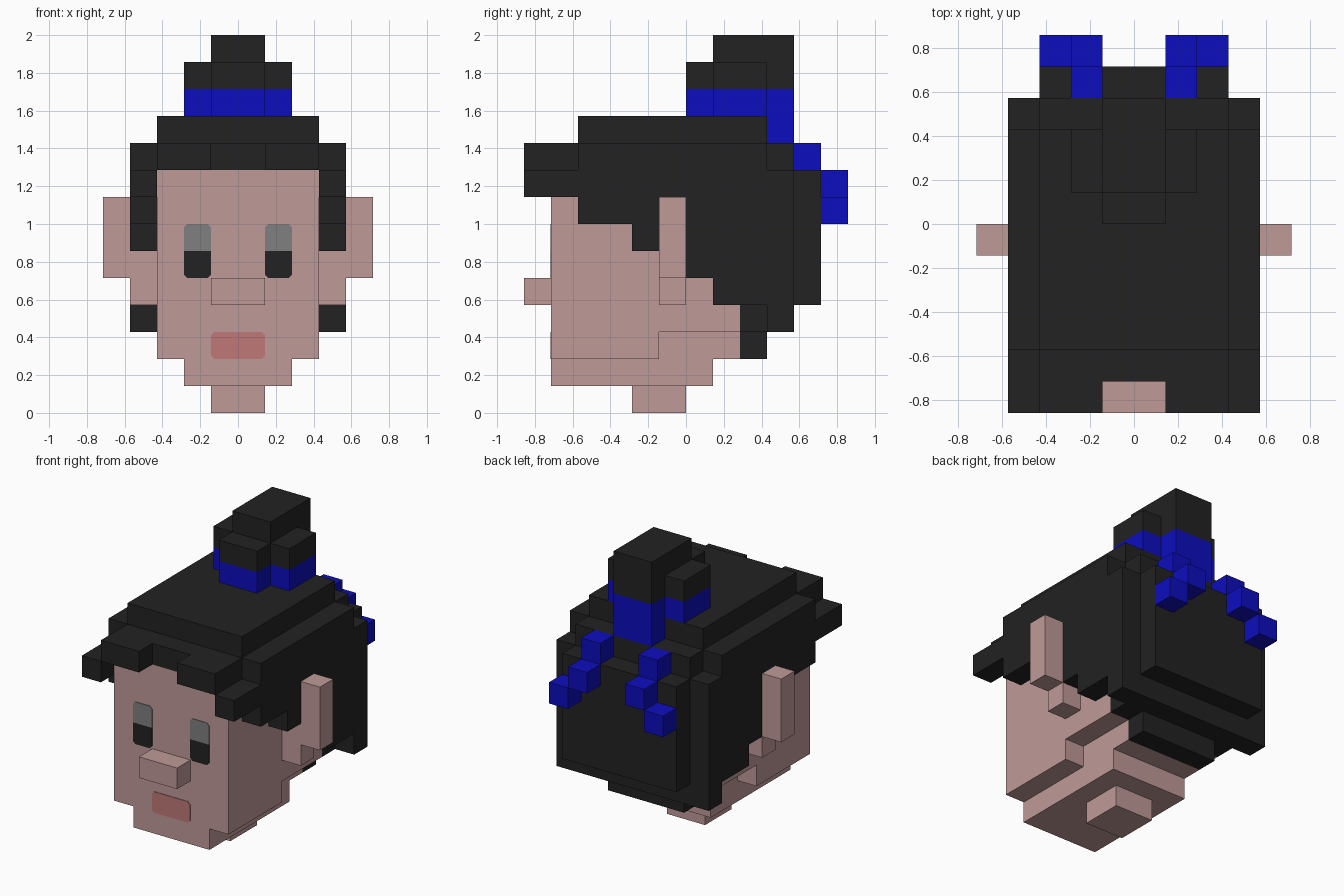
import bpy, bmesh
from mathutils import Vector

if "Cube" in bpy.data.objects:
    bpy.data.objects.remove(bpy.data.objects["Cube"])

U = 1 / 7  # size of one block


def material(name, rgb):
    m = bpy.data.materials.new(name)
    m.use_nodes = True
    m.diffuse_color = (*rgb, 1)
    m.node_tree.nodes["Principled BSDF"].inputs["Base Color"].default_value = (*rgb, 1)
    return m


skin = material("skin", (0.52, 0.328, 0.314))
black = material("black hair", (0.016, 0.016, 0.016))
blue = material("blue ribbon", (0.004, 0.004, 0.52))
grey = material("eye grey", (0.22, 0.215, 0.215))
pink = material("lip pink", (0.53, 0.19, 0.19))


def both(*boxes):
    """Boxes (x0, x1, y0, y1, z0, z1) together with their mirror images."""
    return [b for x0, x1, *r in boxes for b in ((x0, x1, *r), (-x1, -x0, *r))]


# Side hair: (front y, back y, lower edge z) of each lock, hanging to the cap
locks = [(-6, -4, 8), (-4, -2, 7), (-2, -1, 6), (-1, 0, 8),
         (0, 1, 5), (1, 3, 4), (3, 4, 3)]

# Every part is a group of boxes measured in blocks
parts = {
    "neck": (skin, [(-1, 1, -2, 0, 0, 1)]),
    "face": (skin, [(-2, 2, -5, 1, 1, 2), (-3, 3, -5, -1, 2, 3),
                    (-2, 2, -1, 2, 2, 3), (-3, 3, -5, 2, 3, 9)]),
    "nose": (skin, [(-1, 1, -6, -5, 4, 5)]),
    "ears": (skin, both((3, 4, -1, 0, 4, 8), (4, 5, -1, 0, 5, 8))),
    "side_hair": (black, both(*[(3, 4, y0, y1, z, 9) for y0, y1, z in locks],
                              (3, 4, -4, 3, 9, 10))),
    "back_hair": (black, [(-2, 2, 2, 3, 2, 3), (-3, 3, 2, 4, 3, 9),
                          (-3, 3, 4, 5, 4, 9)]),
    "fringe": (black, both((1, 3, -6, -5, 9, 10))),
    "hair_band_tie": (blue, [(-1, 1, 0, 4, 11, 12), (-2, 2, 1, 3, 11, 12),
                             (-1, 1, 3, 4, 10, 11)]),
    "hair_cap": (black, [(-3, 3, -5, 4, 9, 10), (-3, 3, -4, 3, 10, 11)]),
    "bun": (black, [(-1, 1, 0, 4, 12, 13), (-2, 2, 1, 3, 12, 13),
                    (-1, 1, 1, 4, 13, 14)]),
    "ribbon_tails": (blue, both((1, 2, 4, 5, 9, 10), (1, 2, 5, 6, 8, 9),
                                (2, 3, 5, 6, 7, 8))),
}

# Claim the blocks of each part
owner = {}
for name, (mat, boxes) in parts.items():
    for x0, x1, y0, y1, z0, z1 in boxes:
        for x in range(x0, x1):
            for y in range(y0, y1):
                for z in range(z0, z1):
                    owner.setdefault((x, y, z), name)


def add_object(name, bm, mat):
    me = bpy.data.meshes.new(name)
    bm.to_mesh(me)
    bm.free()
    me.materials.append(mat)
    ob = bpy.data.objects.new(name, me)
    bpy.context.collection.objects.link(ob)


# Build only the outer faces of each part
for name, (mat, boxes) in parts.items():
    bm = bmesh.new()
    for cell in [c for c, n in owner.items() if n == name]:
        for axis in range(3):
            for side in (0, 1):
                near = list(cell)
                near[axis] += 2 * side - 1
                if tuple(near) in owner:
                    continue
                a, b = (axis + 1) % 3, (axis + 2) % 3
                ring = []
                for da, db in ((0, 0), (1, 0), (1, 1), (0, 1)):
                    p = Vector(cell)
                    p[axis] += side
                    p[a] += da
                    p[b] += db
                    ring.append(bm.verts.new(p * U))
                bm.faces.new(ring if side else ring[::-1])
    bmesh.ops.remove_doubles(bm, verts=bm.verts[:], dist=0.001)
    add_object(name, bm, mat)


# Thin painted plates with clipped corners on the front of the face
def plate(name, x0, x1, z0, z1, mat, clip=("bl", "br", "tl", "tr")):
    bm = bmesh.new()
    c = 0.12
    pts = []
    for key, x, z, dx, dz in (("bl", x0, z0, c, c), ("br", x1, z0, -c, c),
                              ("tr", x1, z1, -c, -c), ("tl", x0, z1, c, -c)):
        if key not in clip:
            pts.append((x, z))
        elif key in ("bl", "tr"):
            pts += [(x, z + dz), (x + dx, z)]
        else:
            pts += [(x + dx, z), (x, z + dz)]
        if key == "tr" and key in clip:
            pts[-2:] = [(x, z + dz), (x + dx, z)]
    f = bm.faces.new([bm.verts.new((x * U, -5 * U, z * U)) for x, z in pts])
    out = bmesh.ops.extrude_face_region(bm, geom=[f])
    moved = [v for v in out["geom"] if isinstance(v, bmesh.types.BMVert)]
    bmesh.ops.translate(bm, verts=moved, vec=(0, -0.004, 0))
    bmesh.ops.recalc_face_normals(bm, faces=bm.faces[:])
    add_object(name, bm, mat)


for side, x in (("left", 1), ("right", -2)):
    plate(side + "_eye_upper", x, x + 1, 6, 7, grey, ("tl", "tr"))
    plate(side + "_eye_lower", x, x + 1, 5, 6, black, ("bl", "br"))
plate("mouth", -1, 1, 2, 3, pink)
